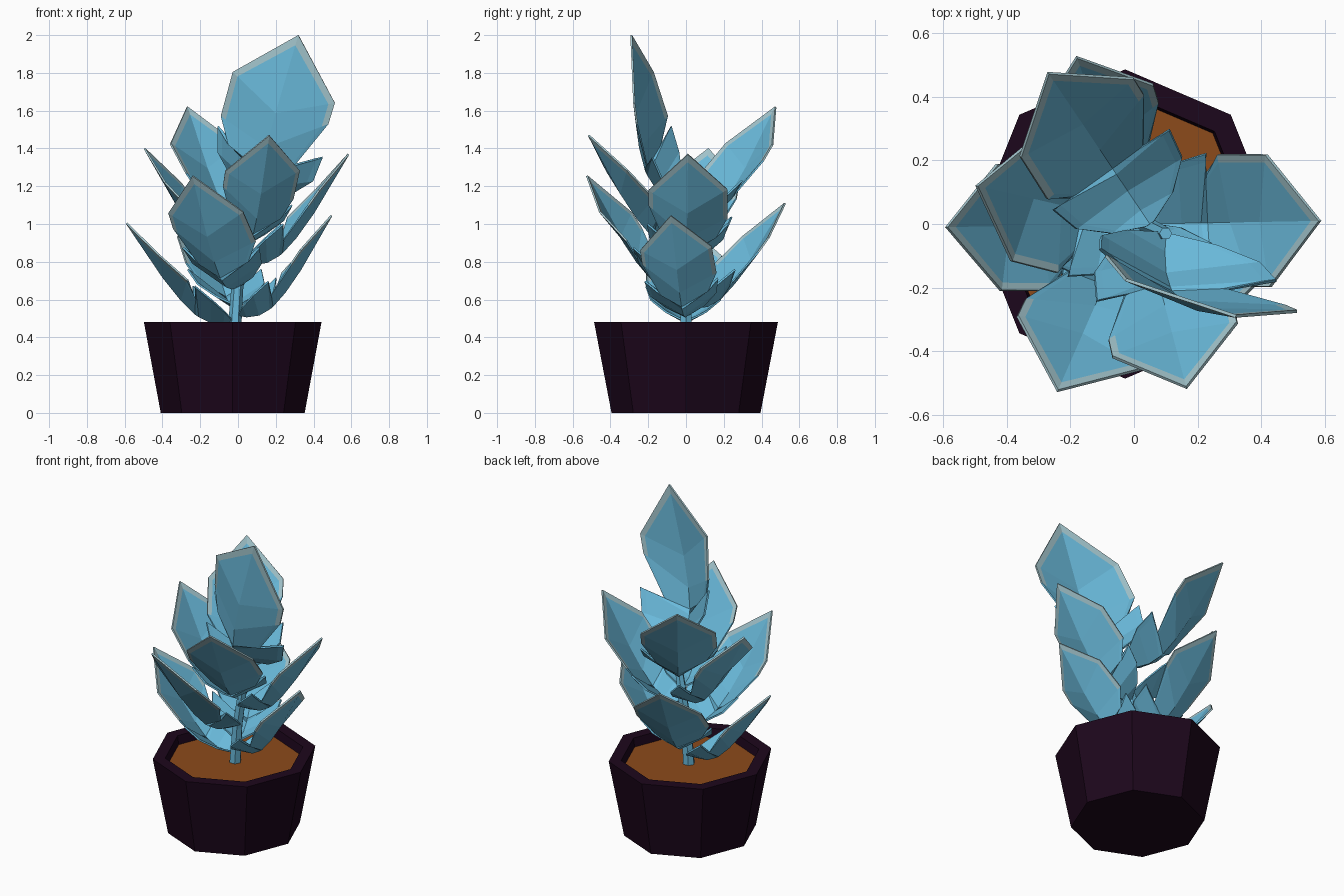
import bpy, bmesh, math
from mathutils import Vector, Matrix

if "Cube" in bpy.data.objects:
    bpy.data.objects.remove(bpy.data.objects["Cube"])


def material(name, rgb):
    m = bpy.data.materials.new(name)
    m.diffuse_color = (*rgb, 1)
    m.use_nodes = True
    m.node_tree.nodes["Principled BSDF"].inputs["Base Color"].default_value = m.diffuse_color
    return m


POT = material("dark plum", (0.012, 0.002, 0.0115))
SOIL = material("brown soil", (0.262, 0.070, 0.011))
BLUE = material("leaf blue", (0.142, 0.485, 0.70))
RIM = material("pale leaf rim", (0.36, 0.55, 0.60))


def finish(bm, name, mats):
    bmesh.ops.recalc_face_normals(bm, faces=bm.faces)
    me = bpy.data.meshes.new(name)
    bm.to_mesh(me)
    bm.free()
    for m in mats:
        me.materials.append(m)
    ob = bpy.data.objects.new(name, me)
    bpy.context.collection.objects.link(ob)
    return ob


def loft(name, rings, sides, mat, stretch=1.0):
    """Capped tube through rings of (x, y, z, radius)."""
    bm = bmesh.new()
    loops = []
    for x, y, z, r in rings:
        loops.append([bm.verts.new((x + r * math.cos(2 * math.pi * i / sides),
                                    y + stretch * r * math.sin(2 * math.pi * i / sides), z))
                      for i in range(sides)])
    for a, b in zip(loops, loops[1:]):
        for i in range(sides):
            j = (i + 1) % sides
            bm.faces.new((a[i], a[j], b[j], b[i]))
    bm.faces.new(loops[0][::-1])
    bm.faces.new(loops[-1])
    return finish(bm, name, [mat])


# Eight-sided pot with a hollow rim, soil and stem
CX = -0.028
loft("pot", [(CX, 0, 0, 0.381), (CX, 0, 0.48, 0.470), (CX, 0, 0.48, 0.398),
             (CX, 0, 0.41, 0.388)], 8, POT, 1.035)
loft("soil", [(CX, 0, 0.405, 0.382), (CX, 0, 0.425, 0.390)], 8, SOIL, 1.035)
loft("stem", [(-0.02, 0, 0.42, 0.036), (-0.005, 0, 0.65, 0.032),
              (0.03, 0, 0.88, 0.028), (0.10, -0.03, 1.16, 0.02)], 6, BLUE)

# Leaf shape: midrib (out, up), then edges (out, half-width, up) at matching stations.
# One edge of the blade stays wide further down than the other.
MID = [(0.0, 0.0), (0.05, -0.01), (0.12, 0.0), (0.18, 0.035), (0.20, 0.05),
       (0.27, 0.13), (0.36, 0.26)]
LONG = [(0.0, 0.015, 0.0), (0.04, 0.11, 0.05), (0.11, 0.19, 0.12), (0.195, 0.215, 0.20),
        (0.195, 0.15, 0.13), (0.232, 0.212, 0.235), (0.38, 0.208, 0.385)]
SHORT = [(0.0, 0.015, 0.0), (0.04, 0.11, 0.05), (0.11, 0.19, 0.12), (0.20, 0.205, 0.20),
         (0.205, 0.115, 0.12), (0.33, 0.20, 0.30), (0.385, 0.202, 0.38)]
TIP = Vector((0.54, 0, 0.57))


def frame(d, s):
    d = d.normalized()
    s = (s - d * s.dot(d)).normalized()
    return Matrix((d, s, d.cross(s))).transposed()


def leaf(name, base, tip, side=None, long_side=1, width=1.0):
    base, tip = Vector(base), Vector(tip)
    d = tip - base
    side = Vector(side) if side else Vector((-d.y, d.x, 0))
    rot = frame(d, side) @ frame(TIP, Vector((0, 1, 0))).transposed()
    k = d.length / TIP.length
    bm = bmesh.new()

    def v(p):
        return bm.verts.new(base + rot @ (Vector((p.x, p.y * width, p.z)) * k))

    mids = [Vector((x, 0, z)) for x, z in MID]
    inner_tip = TIP.lerp(mids[-1], 0.13)
    mv = [v(p) for p in mids] + [v(inner_tip)]
    tip_v = v(TIP)
    for sgn in (1, -1):
        shape = LONG if sgn == long_side else SHORT
        edges = [Vector((x, y * sgn, z)) for x, y, z in shape]
        ev = [v(p) for p in edges] + [tip_v]
        iv = [v(p.lerp(m, 0.11)) for p, m in zip(edges, mids)] + [mv[-1]]
        n = len(MID)
        for i in range(n):
            f = bm.faces.new((ev[i], ev[i + 1], iv[i + 1], iv[i]))
            f.material_index = 1 if i >= 5 else 0    # pale rim on the blade
            loop = [iv[i], iv[i + 1], mv[i + 1], mv[i]]
            if i == n - 1:
                loop.pop(2)
            bm.faces.new(loop)
    ob = finish(bm, name, [BLUE, RIM])
    mod = ob.modifiers.new("thickness", 'SOLIDIFY')
    mod.thickness = 0.01
    mod.offset = 0


# Lower whorl
leaf("lower_leaf_left", (-0.03, 0, 0.49), (-0.59, -0.01, 1.005))
leaf("lower_leaf_right", (0.0, 0, 0.52), (0.495, -0.08, 1.045), (0.08, 1, 0))
leaf("lower_leaf_back", (0.0, 0, 0.57), (-0.18, 0.525, 1.11))
leaf("lower_leaf_front", (-0.01, 0, 0.67), (-0.24, -0.525, 1.255))
# Upper whorl
leaf("upper_leaf_right", (0.03, 0, 0.80), (0.585, 0.01, 1.37))
leaf("upper_leaf_left", (0.03, 0, 0.84), (-0.495, 0.12, 1.40))
leaf("upper_leaf_front", (0.03, 0, 0.90), (0.165, -0.515, 1.47))
leaf("upper_leaf_back", (0.05, 0, 1.02), (-0.27, 0.475, 1.62))
# Large upright leaf at the top
leaf("top_leaf", (0.10, -0.03, 1.12), (0.32, -0.29, 2.0), (0.53, -0.08, -0.2), -1, 1.16)
